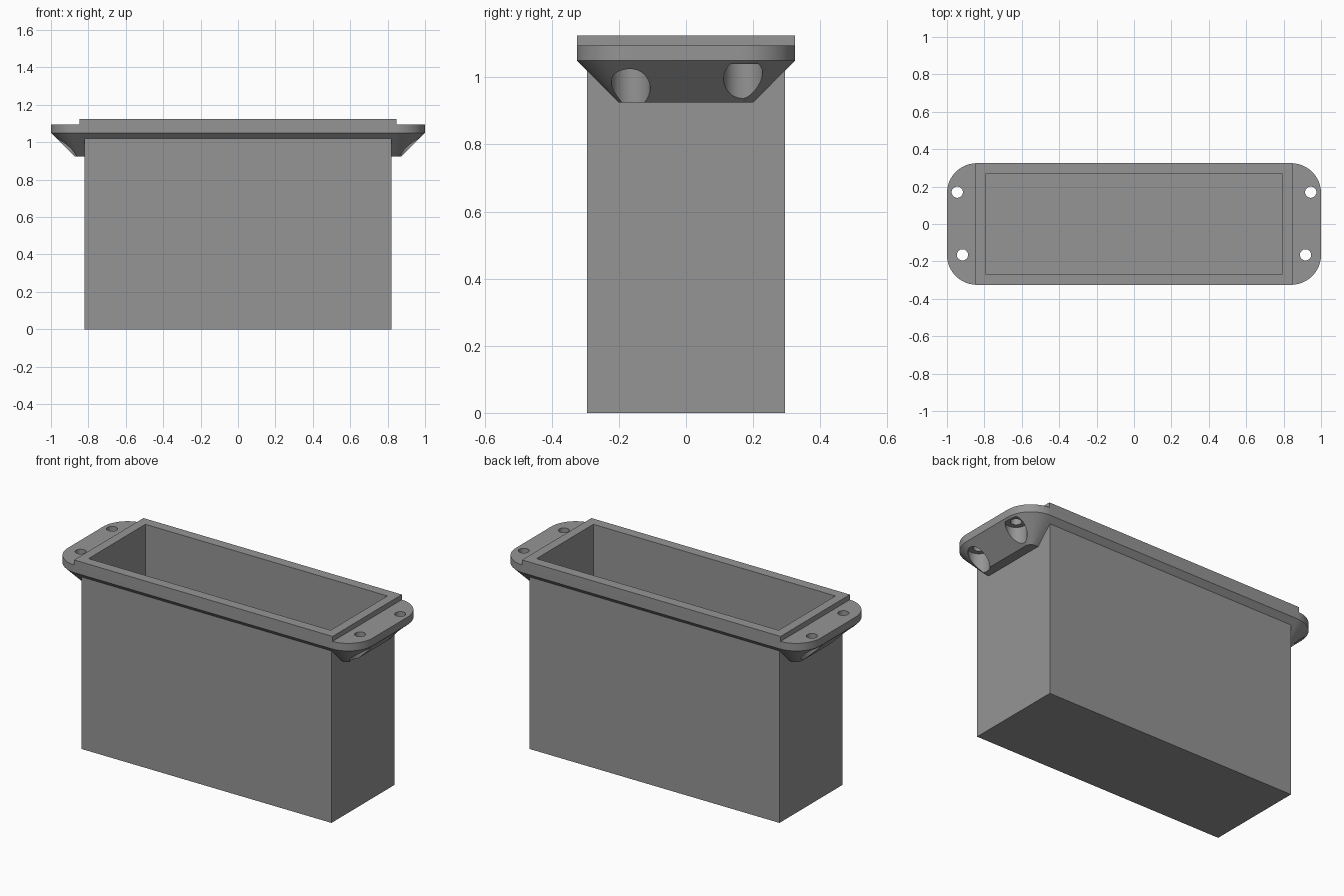
import bpy, bmesh, math

if "Cube" in bpy.data.objects:
    bpy.data.objects.remove(bpy.data.objects["Cube"])

grey = bpy.data.materials.new("mid grey")
grey.diffuse_color = (0.3, 0.3, 0.3, 1)
grey.use_nodes = True
grey.node_tree.nodes["Principled BSDF"].inputs["Base Color"].default_value = grey.diffuse_color


def add_object(name, bm):
    bmesh.ops.recalc_face_normals(bm, faces=bm.faces)
    mesh = bpy.data.meshes.new(name)
    bm.to_mesh(mesh)
    bm.free()
    mesh.materials.append(grey)
    obj = bpy.data.objects.new(name, mesh)
    bpy.context.collection.objects.link(obj)
    return obj


def loft(name, rings):
    """Closed solid through stacked rings of (x, y, z) points."""
    bm = bmesh.new()
    loops = [[bm.verts.new(p) for p in ring] for ring in rings]
    n = len(loops[0])
    for a, b in zip(loops, loops[1:]):
        for i in range(n):
            j = (i + 1) % n
            bm.faces.new((a[i], a[j], b[j], b[i]))
    bm.faces.new(loops[0][::-1])
    bm.faces.new(loops[-1])
    return add_object(name, bm)


def box(name, hx, hy, z0, z1):
    corners = [(-hx, -hy), (hx, -hy), (hx, hy), (-hx, hy)]
    return loft(name, [[(x, y, z) for x, y in corners] for z in (z0, z1)])


def cylinder(name, x, y, r, z0, z1, sides=32):
    angles = [math.tau * i / sides for i in range(sides)]
    return loft(name, [[(x + r * math.cos(a), y + r * math.sin(a), z)
                        for a in angles] for z in (z0, z1)])


def rounded_ring(inset, z, steps=16):
    """Rounded rectangle outline, drawn in by the inset."""
    cx, cy, r = 0.84, 0.165, 0.16 - inset
    ring = []
    for k, (sx, sy) in enumerate([(1, 1), (-1, 1), (-1, -1), (1, -1)]):
        for i in range(steps + 1):
            a = math.pi / 2 * (k + i / steps)
            ring.append((sx * cx + r * math.cos(a), sy * cy + r * math.sin(a), z))
    return ring


def combine(target, other, operation):
    mod = target.modifiers.new(operation, 'BOOLEAN')
    mod.object, mod.operation, mod.solver = other, operation, 'EXACT'
    bpy.context.view_layer.objects.active = target
    bpy.ops.object.modifier_apply(modifier=mod.name)
    bpy.data.objects.remove(other)


# deep box, flange with tapered underside, and raised rim
body = box("flanged_box", 0.82, 0.295, 0, 1.11)
flange = loft("flange", [rounded_ring(0.125, 0.925), rounded_ring(0, 1.05),
                         rounded_ring(0, 1.095)])
combine(body, flange, 'UNION')
combine(body, box("rim", 0.848, 0.325, 1.06, 1.125), 'UNION')

# open cavity
combine(body, box("cavity", 0.794, 0.266, 0.03, 1.3), 'DIFFERENCE')

# screw holes with wider pockets cut from below
for side in (-1, 1):
    for x, y in ((0.945, 0.17), (0.917, -0.165)):
        combine(body, cylinder("pocket", side * x, y, 0.058, 0.8, 1.04), 'DIFFERENCE')
        combine(body, cylinder("hole", side * x, y, 0.03, 0.85, 1.2), 'DIFFERENCE')

bpy.ops.object.select_all(action='DESELECT')
body.select_set(True)
bpy.context.view_layer.objects.active = body
bpy.ops.object.shade_smooth_by_angle(angle=math.radians(30))
